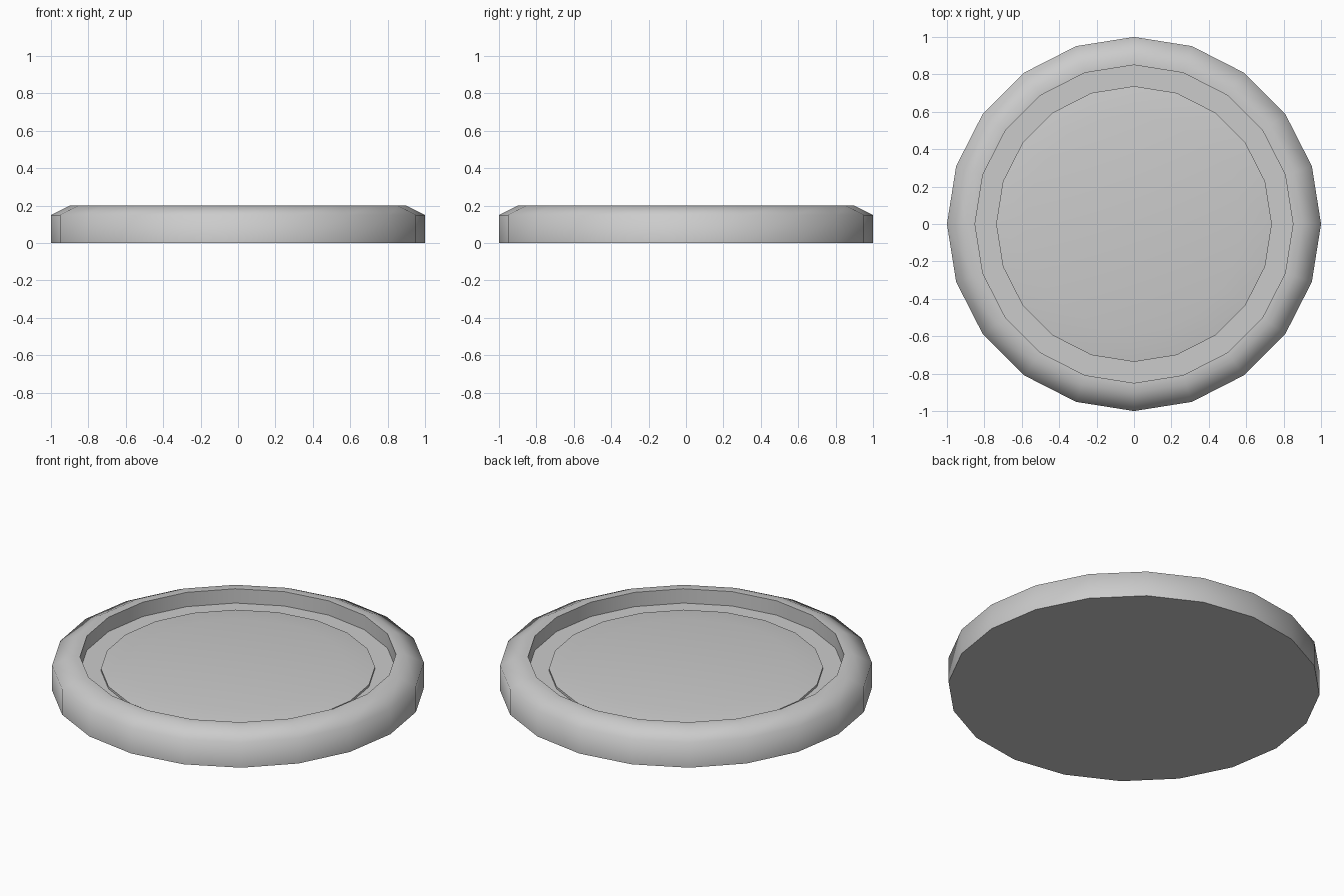
import bpy, bmesh
from math import cos, sin, tau, radians

if "Cube" in bpy.data.objects:
    bpy.data.objects.remove(bpy.data.objects["Cube"])

SIDES = 20


def lathe(name, profile):
    """Revolve a (radius, z) profile and cap its first and last rings."""
    bm = bmesh.new()
    rings = [[bm.verts.new((r * cos(tau * i / SIDES), r * sin(tau * i / SIDES), z))
              for i in range(SIDES)] for r, z in profile]
    for a, b in zip(rings, rings[1:]):
        for i in range(SIDES):
            j = (i + 1) % SIDES
            bm.faces.new((a[i], a[j], b[j], b[i]))
    bm.faces.new(rings[0][::-1])
    bm.faces.new(rings[-1])
    mesh = bpy.data.meshes.new(name)
    bm.to_mesh(mesh)
    bm.free()
    obj = bpy.data.objects.new(name, mesh)
    bpy.context.collection.objects.link(obj)
    bpy.ops.object.select_all(action='DESELECT')
    obj.select_set(True)
    bpy.context.view_layer.objects.active = obj
    bpy.ops.object.shade_smooth_by_angle(angle=radians(70))
    return obj


# One closed shell: bevelled rim, recessed ledge, slightly raised centre pad
lathe("round_dish", [
    (1.0, 0.0), (1.0, 0.15), (0.9, 0.2), (0.85, 0.2),   # outer wall and rim
    (0.85, 0.115), (0.737, 0.115),                      # inner wall and ledge
    (0.737, 0.128), (0.58, 0.15),                       # raised pad
])
